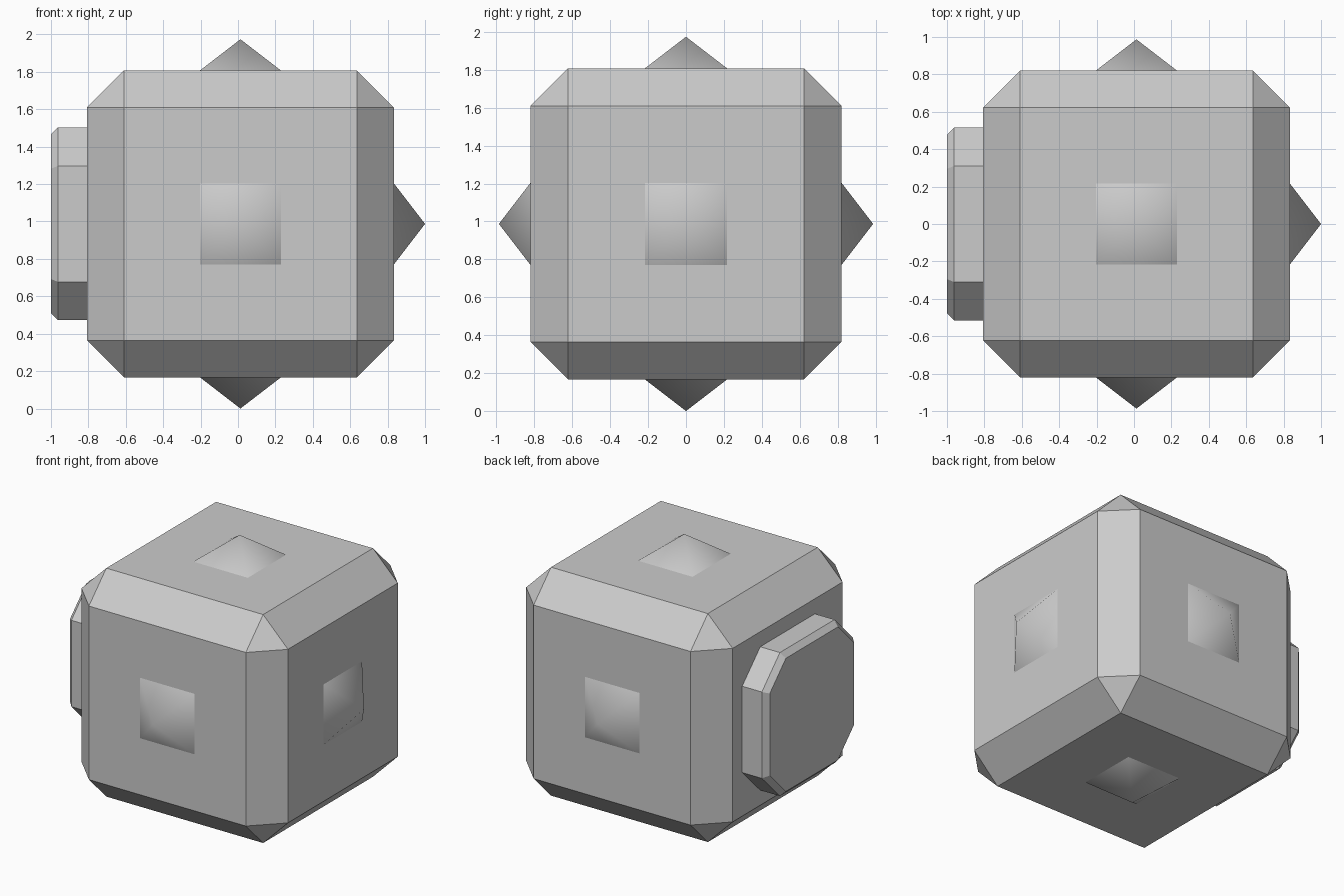
import bpy, bmesh
from math import radians
from mathutils import Vector, Matrix

if "Cube" in bpy.data.objects:
    bpy.data.objects.remove(bpy.data.objects["Cube"])

CENTRE = Vector((0.013, 0, 0.987))
HALF = 0.82          # half width of the cube body
TIP = 0.987          # distance from centre to each spike tip


def finish(name, bm, smooth=None):
    bmesh.ops.recalc_face_normals(bm, faces=bm.faces)
    mesh = bpy.data.meshes.new(name)
    bm.to_mesh(mesh)
    bm.free()
    obj = bpy.data.objects.new(name, mesh)
    bpy.context.collection.objects.link(obj)
    obj.location = CENTRE
    if smooth:
        bpy.ops.object.select_all(action='DESELECT')
        obj.select_set(True)
        bpy.context.view_layer.objects.active = obj
        bpy.ops.object.shade_smooth_by_angle(angle=radians(smooth))
    return obj


# Cube body with chamfered edges and triangular corners
bm = bmesh.new()
bmesh.ops.create_cube(bm, size=2 * HALF)
bmesh.ops.bevel(bm, geom=bm.edges[:], offset=0.197, segments=1,
                affect='EDGES', clamp_overlap=True)
finish("body", bm)

# Low pyramid spike on every face except the left one
spikes = {
    "front_spike": (0, -1, 0),
    "back_spike": (0, 1, 0),
    "right_spike": (1, 0, 0),
    "top_spike": (0, 0, 1),
    "bottom_spike": (0, 0, -1),
}
for name, axis in spikes.items():
    direction = Vector(axis)
    turn = direction.to_track_quat('Z', 'Y').to_matrix().to_4x4()
    bm = bmesh.new()
    base = [bm.verts.new((x * 0.217, y * 0.217, HALF))
            for x, y in ((-1, -1), (1, -1), (1, 1), (-1, 1))]
    tip = bm.verts.new((0, 0, TIP))
    bm.faces.new(base)
    for i in range(4):
        bm.faces.new((base[i], base[(i + 1) % 4], tip))
    bmesh.ops.transform(bm, matrix=turn, verts=bm.verts)
    finish(name, bm, smooth=60)


# Plug on the left face: square with cut corners and a bevelled outer rim
def ring(bm, x, half, flat):
    outline = [(half, -flat), (half, flat), (flat, half), (-flat, half),
               (-half, flat), (-half, -flat), (-flat, -half), (flat, -half)]
    return [bm.verts.new((x - CENTRE.x, y, z)) for y, z in outline]


bm = bmesh.new()
rings = [ring(bm, -0.80, 0.515, 0.31),
         ring(bm, -0.963, 0.515, 0.31),
         ring(bm, -1.0, 0.478, 0.295)]
for a, b in zip(rings, rings[1:]):
    for i in range(8):
        j = (i + 1) % 8
        bm.faces.new((a[i], a[j], b[j], b[i]))
bm.faces.new(rings[0])
bm.faces.new(rings[-1])
finish("left_plug", bm)
